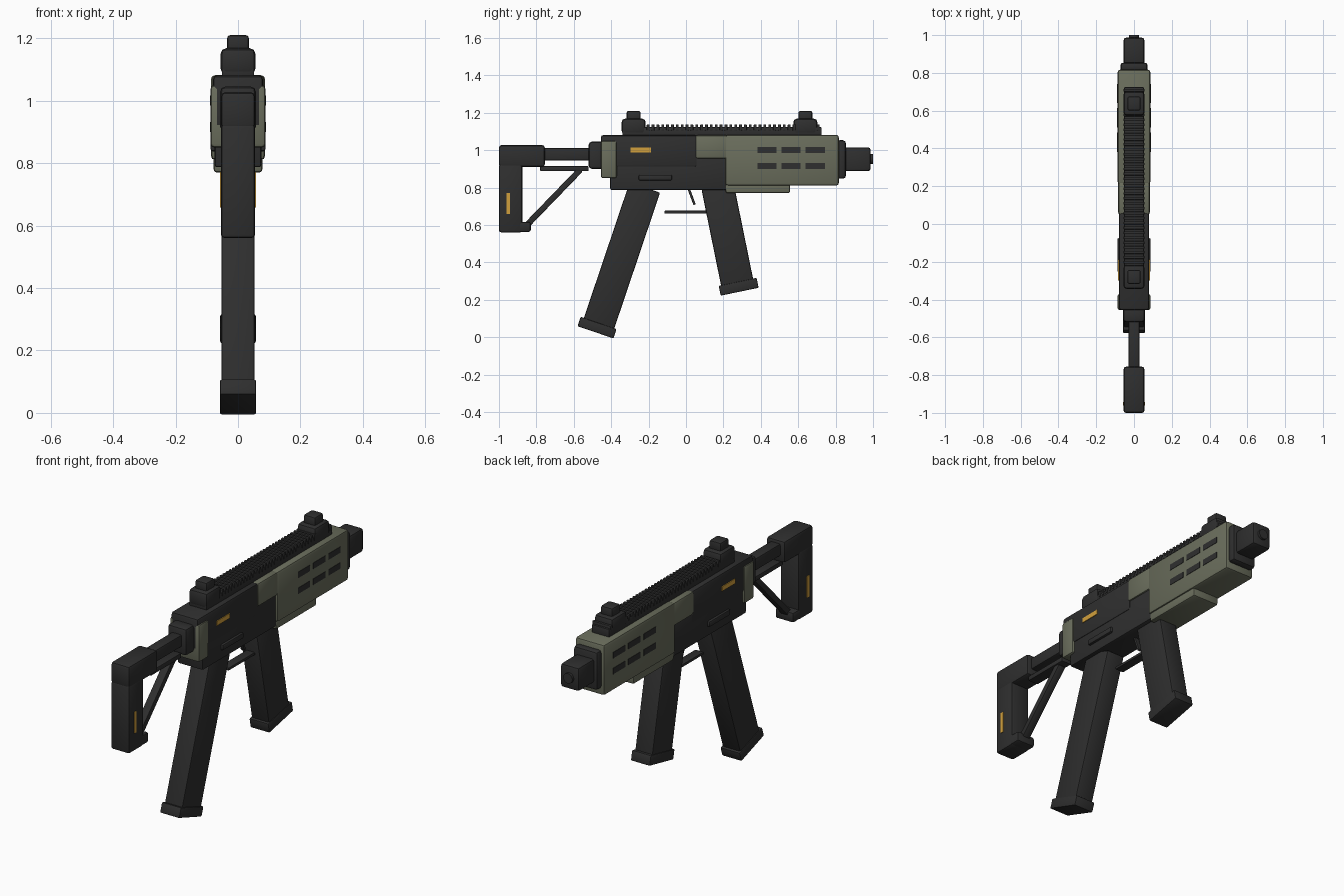
import bpy
import bmesh
import math
from mathutils import Matrix, Vector

cube = bpy.data.objects.get("Cube")
if cube:
    bpy.data.objects.remove(cube, do_unlink=True)


def material(name, rgb):
    m = bpy.data.materials.new(name)
    m.use_nodes = True
    color = (*rgb, 1)
    m.diffuse_color = color
    m.node_tree.nodes["Principled BSDF"].inputs["Base Color"].default_value = color
    return m


CHARCOAL = material("charcoal", (0.028, 0.028, 0.028))
OLIVE = material("olive", (0.145, 0.155, 0.108))
AMBER = material("amber", (0.64, 0.35, 0.045))


def finish(name, bm, mat, bevel=0.0, segments=2):
    if bevel:
        bmesh.ops.bevel(bm, geom=bm.edges[:], offset=bevel, segments=segments,
                        profile=0.5, affect='EDGES')
    bmesh.ops.recalc_face_normals(bm, faces=bm.faces[:])
    mesh = bpy.data.meshes.new(name)
    bm.to_mesh(mesh)
    bm.free()
    mesh.materials.append(mat)
    obj = bpy.data.objects.new(name, mesh)
    bpy.context.collection.objects.link(obj)
    return obj


def box(name, half_width, y, z, mat=CHARCOAL, bevel=0.008, x=0.0):
    """Box spanning the y and z ranges, centred on x."""
    bm = bmesh.new()
    size = Vector((2 * half_width, y[1] - y[0], z[1] - z[0]))
    centre = Vector((x, sum(y) / 2, sum(z) / 2))
    bmesh.ops.create_cube(bm, size=1, matrix=Matrix.Translation(centre) @ Matrix.Diagonal(size.to_4d()))
    return finish(name, bm, mat, bevel)


def strut(name, start, end, half_width, depth, bevel=0.008):
    """Box running between two (y, z) points."""
    a, b = Vector((0, *start)), Vector((0, *end))
    d = b - a
    spin = Matrix.Rotation(math.atan2(d.z, d.y), 4, 'X')
    scale = Matrix.Diagonal((2 * half_width, d.length, depth, 1))
    bm = bmesh.new()
    bmesh.ops.create_cube(bm, size=1, matrix=Matrix.Translation((a + b) / 2) @ spin @ scale)
    return finish(name, bm, CHARCOAL, bevel)


def plates(name, surface, y, z, mat):
    """Thin painted plate on both sides."""
    for side, word in ((1, "left"), (-1, "right")):
        box(f"{name}_{word}", 0.003, y, z, mat, 0, x=side * surface)


# Shoulder stock
box("stock_top", 0.055, (-1, -0.755), (0.91, 1.027), bevel=0.014)
box("stock_back", 0.055, (-1, -0.875), (0.56, 0.925), bevel=0.012)
box("stock_foot", 0.055, (-0.99, -0.83), (0.562, 0.617), bevel=0.012)
box("stock_tube", 0.03, (-0.77, -0.5), (0.945, 1.01))
box("stock_lower_bar", 0.03, (-0.78, -0.52), (0.888, 0.914), bevel=0.005)
strut("stock_brace", (-0.86, 0.59), (-0.565, 0.895), 0.022, 0.032, 0.005)
box("stock_collar", 0.057, (-0.52, -0.44), (0.9, 1.045), bevel=0.016)
plates("stock_accent", 0.055, (-0.96, -0.942), (0.658, 0.772), AMBER)

# Receiver
box("upper_receiver", 0.08, (-0.455, 0.06), (0.91, 1.08), bevel=0.012)
box("lower_receiver", 0.075, (-0.405, 0.22), (0.787, 0.97), bevel=0.008)
box("rear_cover", 0.088, (-0.455, -0.37), (0.85, 1.05), OLIVE, 0.012)
plates("receiver_accent", 0.081, (-0.298, -0.187), (0.988, 1.013), AMBER)
for side, word in ((1, "left"), (-1, "right")):
    box(f"side_catch_{word}", 0.01, (-0.253, -0.075), (0.838, 0.868), bevel=0.007, x=side * 0.078)

# Handguard
box("front_cover", 0.084, (0.05, 0.225), (0.955, 1.08), OLIVE, 0.012)
box("handguard", 0.087, (0.21, 0.817), (0.81, 1.082), OLIVE, 0.014)
box("handguard_lower", 0.078, (0.212, 0.556), (0.77, 0.83), OLIVE, 0.01)
for column in range(3):
    for row in range(2):
        y, z = 0.382 + 0.129 * column, 0.9 + 0.085 * row
        plates(f"vent_{column}_{row}", 0.086, (y, y + 0.102), (z, z + 0.032), CHARCOAL)

# Muzzle
box("muzzle_collar", 0.072, (0.805, 0.855), (0.847, 1.053), bevel=0.016)
box("muzzle", 0.055, (0.845, 0.987), (0.888, 1.015), bevel=0.014)
bm = bmesh.new()
bmesh.ops.create_cone(bm, cap_ends=True, segments=16, radius1=0.027, radius2=0.027, depth=0.04,
                      matrix=Matrix.Translation((0, 0.98, 0.952)) @ Matrix.Rotation(math.pi / 2, 4, 'X'))
finish("muzzle_tip", bm, CHARCOAL)

# Top rail with repeated teeth
box("rail_base", 0.052, (-0.34, 0.725), (1.07, 1.123), bevel=0.005)
tooth = box("rail_teeth", 0.055, (-0.21, -0.195), (1.105, 1.138), bevel=0.003)
repeat = tooth.modifiers.new("repeat", 'ARRAY')
repeat.use_relative_offset = False
repeat.use_constant_offset = True
repeat.constant_offset_displace = (0, 0.026, 0)
repeat.count = 36

# Sights
for name, y in (("rear_sight", -0.28), ("front_sight", 0.638)):
    box(f"{name}_base", 0.056, (y - 0.064, y + 0.064), (1.085, 1.168), bevel=0.018)
    box(f"{name}_block", 0.035, (y - 0.037, y + 0.037), (1.155, 1.21), bevel=0.01)

# Slanted magazine and grip with end caps
strut("magazine", (-0.22, 0.8), (-0.473, 0.05), 0.053, 0.172)
strut("magazine_cap", (-0.467, 0.076), (-0.484, 0.026), 0.058, 0.203, 0.006)
strut("grip", (0.168, 0.81), (0.28, 0.26), 0.053, 0.175, 0.01)
strut("grip_cap", (0.276, 0.296), (0.287, 0.243), 0.057, 0.207, 0.006)

# Trigger and guard
strut("trigger", (0.012, 0.8), (0.046, 0.708), 0.012, 0.013, 0.003)
box("trigger_guard", 0.025, (-0.115, 0.13), (0.661, 0.676), bevel=0.004)

# Soft bevels with crisp edges
for obj in bpy.context.scene.objects:
    obj.select_set(obj.type == 'MESH')
    if obj.type == 'MESH':
        bpy.context.view_layer.objects.active = obj
bpy.ops.object.shade_smooth_by_angle(angle=math.radians(30))
